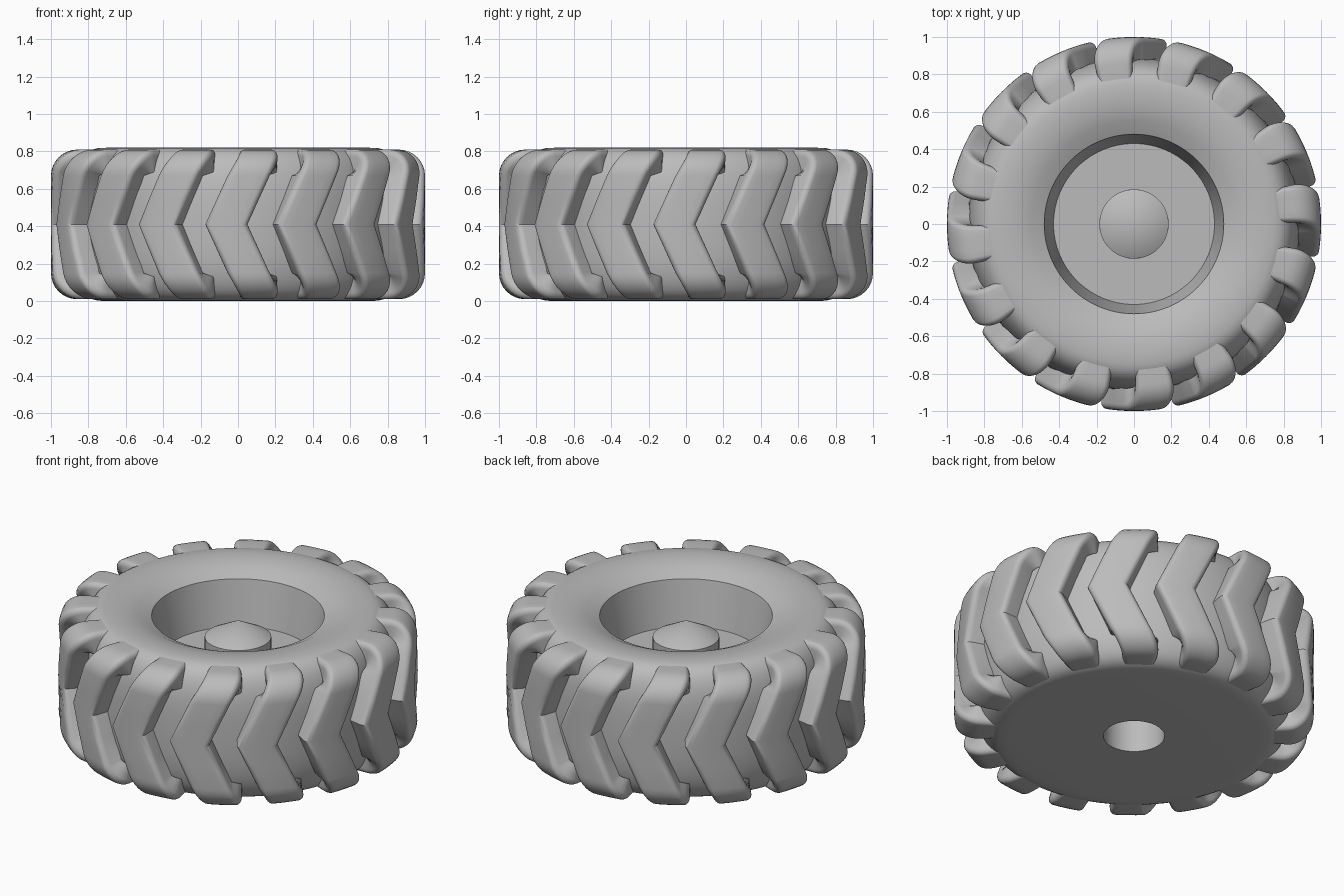
import bpy, bmesh, math
from math import sin, cos, pi, radians
from mathutils import Vector

if "Cube" in bpy.data.objects:
    bpy.data.objects.remove(bpy.data.objects["Cube"], do_unlink=True)

MID = 0.41          # height of the wheel's centre plane
TREADS = 16

grey = bpy.data.materials.new("plain_grey")
grey.use_nodes = True
grey.diffuse_color = (0.5, 0.5, 0.5, 1)
grey.node_tree.nodes["Principled BSDF"].inputs["Base Color"].default_value = (0.5, 0.5, 0.5, 1)


def finish(bm, name, angle):
    bmesh.ops.remove_doubles(bm, verts=bm.verts, dist=1e-5)
    bmesh.ops.recalc_face_normals(bm, faces=bm.faces)
    mesh = bpy.data.meshes.new(name)
    bm.to_mesh(mesh)
    bm.free()
    mesh.materials.append(grey)
    obj = bpy.data.objects.new(name, mesh)
    bpy.context.collection.objects.link(obj)
    bpy.ops.object.select_all(action='DESELECT')
    obj.select_set(True)
    bpy.context.view_layer.objects.active = obj
    bpy.ops.object.shade_smooth_by_angle(angle=radians(angle))
    return obj


def lathe(name, profile, steps=96):
    bm = bmesh.new()
    verts = [bm.verts.new((r, 0, z)) for r, z in profile]
    edges = [bm.edges.new(pair) for pair in zip(verts, verts[1:])]
    bmesh.ops.spin(bm, geom=verts + edges, cent=(0, 0, 0), axis=(0, 0, 1),
                   angle=2 * pi, steps=steps)
    return finish(bm, name, 32)


def polar(r, angle, z):
    return (r * cos(angle), r * sin(angle), z)


# Tyre: flat underside, bulging outer wall, dished upper side and tapered well
bulge = []
for i in range(1, 24):
    a = -pi / 2 + pi * i / 24
    s = math.copysign(abs(sin(a)) ** (2 / 3), sin(a))
    bulge.append((0.70 + 0.19 * cos(a) ** (2 / 3), MID + MID * s))
lathe("tyre_body", [(0.17, 0), (0.70, 0)] + bulge +
      [(0.70, 0.82), (0.65, 0.817), (0.60, 0.808), (0.55, 0.793), (0.48, 0.76),
       (0.43, 0.49), (0.185, 0.49)])

# Hub with a conical cap, hollow from below
lathe("hub", [(0.185, 0.49), (0.185, 0.63), (0, 0.73)], 64)
lathe("axle_hole", [(0.17, 0), (0.17, 0.48), (0, 0.48)], 64)


# Tread block section: upper half as (radius, height, normal), then mirrored
def tread_spine():
    corner, top = 0.14, 0.40
    half = [(1.0, h, 1.0, 0.0) for h in (0, 0.13)]
    for i in range(9):
        a = pi / 2 * i / 8
        half.append((1 - corner + corner * cos(a), top - corner + corner * sin(a),
                     cos(a), sin(a)))
    half += [(0.80, top, 0, 1), (0.72, top, 0, 1)]
    return [(r, -h, nr, -nh) for r, h, nr, nh in reversed(half[1:])] + half


# Cross-section of a block as (angular offset, depth): rounded long edges
def tread_section():
    half_width, round_edge = radians(6.7), 0.035
    side = [(half_width, 0.12)]
    for i in range(6):
        a = pi / 2 * i / 5
        side.append((half_width - round_edge * (1 - cos(a)),
                     round_edge * (1 - sin(a))))
    mid = [(half_width * k, 0.0) for k in (0.35, 0, -0.35)]
    return side + mid + [(-w, d) for w, d in reversed(side)]


def add_tread(bm, tip_angle):
    rows = []
    for r, h, nr, nh in tread_spine():
        centre = tip_angle + radians(10.9) * abs(h) / 0.4
        rows.append([bm.verts.new(polar(r - nr * d, centre + w, MID + h - nh * d))
                     for w, d in tread_section()])
    for a, b in zip(rows, rows[1:]):
        for i in range(len(a) - 1):
            bm.faces.new((a[i], a[i + 1], b[i + 1], b[i]))


# Ring of chevron treads
bm = bmesh.new()
for i in range(TREADS):
    add_tread(bm, radians(-93.7) + 2 * pi * i / TREADS)
finish(bm, "chevron_treads", 35)
